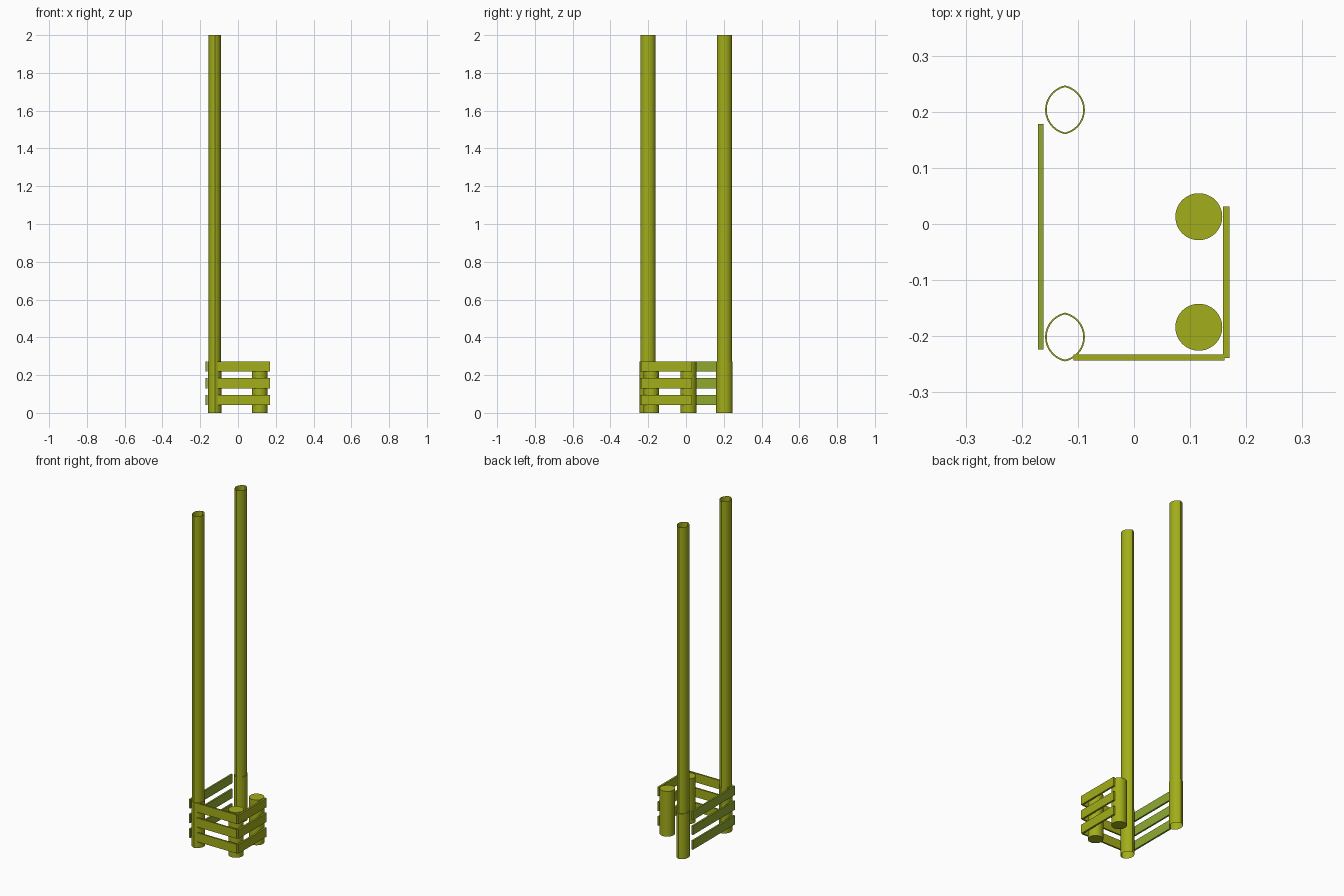
import bpy, bmesh, math

if "Cube" in bpy.data.objects:
    bpy.data.objects.remove(bpy.data.objects["Cube"])


def material(name, color):
    m = bpy.data.materials.new(name)
    m.diffuse_color = color
    m.use_nodes = True
    m.node_tree.nodes["Principled BSDF"].inputs["Base Color"].default_value = m.diffuse_color
    return m


OLIVE = material("olive", (0.36, 0.42, 0.01, 1))
MOSS = material("moss", (0.28, 0.40, 0.03, 1))
SLAT_Z = (0.068, 0.157, 0.246)
SLAT_H = 0.054


def finish(name, bm, mat, smooth=False):
    bmesh.ops.recalc_face_normals(bm, faces=bm.faces)
    me = bpy.data.meshes.new(name)
    bm.to_mesh(me)
    bm.free()
    ob = bpy.data.objects.new(name, me)
    bpy.context.collection.objects.link(ob)
    me.materials.append(mat)
    if smooth:
        bpy.ops.object.select_all(action='DESELECT')
        ob.select_set(True)
        bpy.context.view_layer.objects.active = ob
        bpy.ops.object.shade_smooth_by_angle(angle=math.radians(25))
    return ob


def slats(name, x0, x1, y0, y1, mat):
    for i, z in enumerate(SLAT_Z):
        bm = bmesh.new()
        bmesh.ops.create_cube(bm, size=1)
        bmesh.ops.scale(bm, vec=(x1 - x0, y1 - y0, SLAT_H), verts=bm.verts)
        bmesh.ops.translate(bm, vec=((x0 + x1) / 2, (y0 + y1) / 2, z), verts=bm.verts)
        finish(f"{name}_{i + 1}", bm, mat)


def lens(a, b, n=14):
    """Two shallow arcs meeting in points at y = +b and y = -b."""
    r = (a * a + b * b) / (2 * a)
    half = math.asin(b / r)
    right = [(r * math.cos(t) - (r - a), r * math.sin(t))
             for t in (-half + 2 * half * i / n for i in range(n))]
    return right + [(-x, -y) for x, y in right]


def tall_post(name, x, y):
    # open tube: wide sleeve, narrow ledge, then slimmer shaft
    bm = bmesh.new()
    rings = []
    for a, b, z in ((0.0355, 0.0435, 0), (0.0355, 0.0435, 0.273),
                    (0.0325, 0.0405, 0.273), (0.0325, 0.0405, 2.0)):
        rings.append([bm.verts.new((x + px, y + py, z)) for px, py in lens(a, b)])
    for lo, hi in zip(rings, rings[1:]):
        for i in range(len(lo)):
            j = (i + 1) % len(lo)
            bm.faces.new((lo[i], lo[j], hi[j], hi[i]))
    finish(name, bm, OLIVE, True)


def short_post(name, x, y):
    bm = bmesh.new()
    bmesh.ops.create_cone(bm, cap_ends=True, segments=48, radius1=0.0418,
                          radius2=0.0418, depth=0.273)
    bmesh.ops.translate(bm, vec=(x, y, 0.1365), verts=bm.verts)
    finish(name, bm, OLIVE, True)


# Posts
tall_post("tall_post_front", -0.123, -0.2015)
tall_post("tall_post_back", -0.123, 0.2035)
short_post("short_post_front", 0.1155, -0.184)
short_post("short_post_back", 0.1155, 0.013)

# Fence slats on three sides
slats("front_slat", -0.108, 0.161, -0.243, -0.233, OLIVE)
slats("right_slat", 0.159, 0.170, -0.239, 0.031, OLIVE)
slats("left_slat", -0.171, -0.161, -0.224, 0.178, MOSS)
